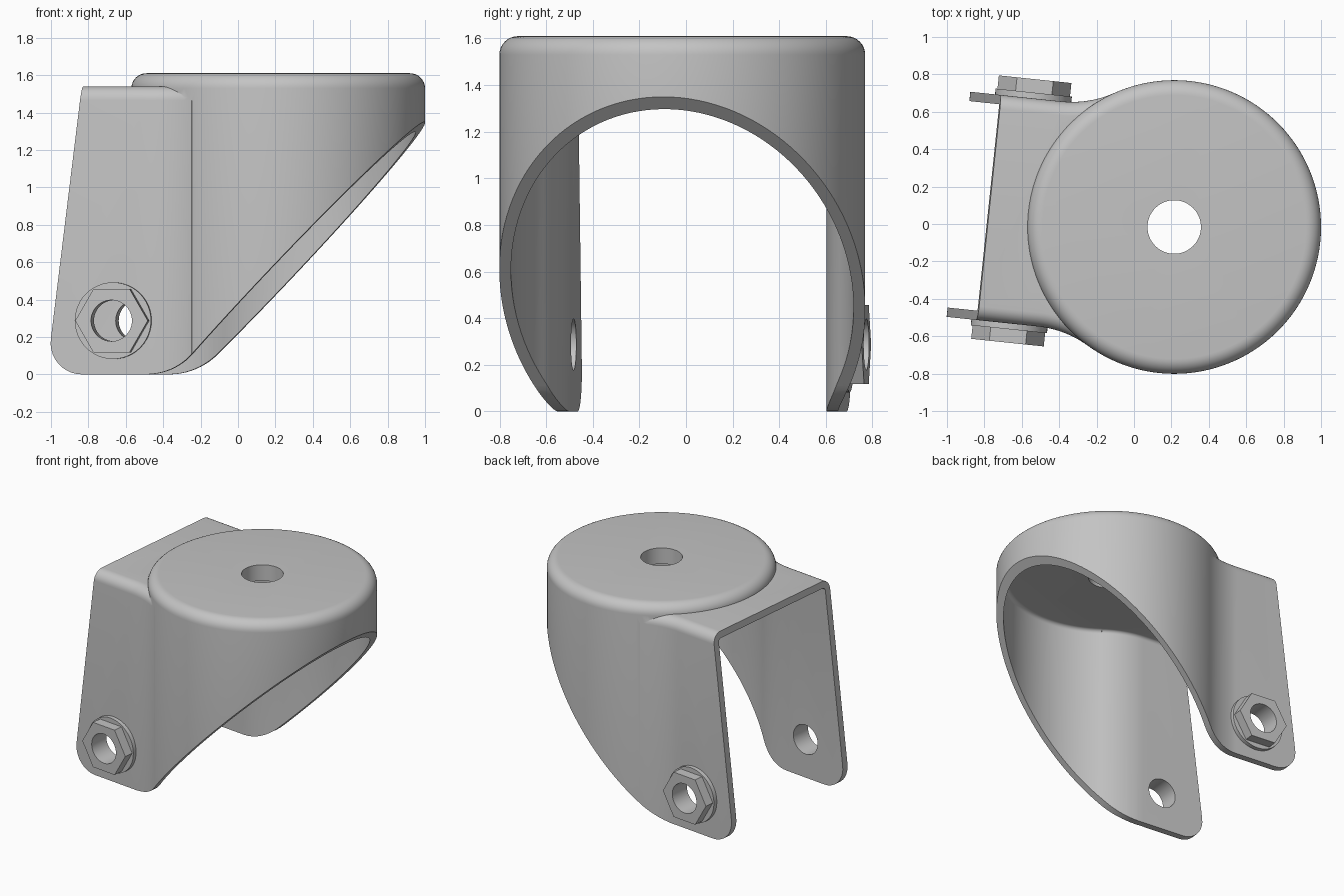
import bpy, bmesh
from math import sin, cos, pi, atan2, sqrt, tan, radians
from mathutils import Matrix, Vector

cube = bpy.data.objects.get("Cube")
if cube:
    bpy.data.objects.remove(cube)

RADIUS, ARM, WALL = 0.785, 0.605, 0.05
CAP_TOP, ARM_TOP = 1.61, 1.54
NECK_R = 0.55
NECK_X = -sqrt((RADIUS + NECK_R) ** 2 - (ARM + NECK_R) ** 2)
AXLE = (-0.822, 0.287)

steel = bpy.data.materials.new("grey steel")
steel.use_nodes = True
grey = (0.55, 0.55, 0.55, 1)
steel.diffuse_color = grey
steel.node_tree.nodes["Principled BSDF"].inputs["Base Color"].default_value = grey


def loft(name, rings):
    """Closed solid through matching rings of points."""
    bm = bmesh.new()
    loops = [[bm.verts.new(p) for p in ring] for ring in rings]
    n = len(loops[0])
    for a, b in zip(loops, loops[1:]):
        for i in range(n):
            j = (i + 1) % n
            bm.faces.new((a[i], a[j], b[j], b[i]))
    bm.faces.new(loops[0])
    bm.faces.new(loops[-1])
    bmesh.ops.recalc_face_normals(bm, faces=bm.faces)
    mesh = bpy.data.meshes.new(name)
    bm.to_mesh(mesh)
    bm.free()
    mesh.materials.append(steel)
    obj = bpy.data.objects.new(name, mesh)
    bpy.context.collection.objects.link(obj)
    return obj


def circle(r, n):
    return [(r * cos(2 * pi * i / n), r * sin(2 * pi * i / n)) for i in range(n)]


def along_y(points, y0, y1, name):
    return loft(name, [[(x, y, z) for x, z in points] for y in (y0, y1)])


def axle_disc(name, r, n, y0, y1):
    return along_y([(x + AXLE[0], z + AXLE[1]) for x, z in circle(r, n)], y0, y1, name)


def combine(obj, other, operation, keep=False):
    mod = obj.modifiers.new("combine", "BOOLEAN")
    mod.operation, mod.object, mod.solver = operation, other, "EXACT"
    bpy.context.view_layer.objects.active = obj
    bpy.ops.object.modifier_apply(modifier=mod.name)
    if not keep:
        bpy.data.objects.remove(other)


def layers(top, bottom, r, inset):
    """Heights and insets of a wall with a rounded top edge."""
    yield bottom, inset
    for i in range(9):
        a = pi / 2 * i / 8
        yield top - r + r * sin(a), inset + r * (1 - cos(a))


def arm_outline(d, back):
    """Straight arms that flare through a fillet into the round cap."""
    r, cy = NECK_R + d, ARM + NECK_R
    end = atan2(-cy, -NECK_X)
    half = [(back, ARM - d)]
    for i in range(13):
        a = -pi / 2 + (end + pi / 2) * i / 12
        half.append((NECK_X + r * cos(a), cy + r * sin(a)))
    half.append((0, 0.5))
    return half + [(x, -y) for x, y in reversed(half)]


def solid(name, inset, cap_top, bottom, back):
    cap = loft(name, [[(x, y, z) for x, y in circle(RADIUS - d, 128)]
                      for z, d in layers(cap_top, bottom, 0.08 - inset, inset)])
    arms = loft("arms", [[(x, y, z) for x, y in arm_outline(d, back)]
                         for z, d in layers(ARM_TOP - inset, bottom, 0.075 - inset, inset)])
    combine(cap, arms, "UNION")
    return cap


def round_corner(prev, corner, after, t, steps=10):
    """Arc that starts and ends at distance t from the corner."""
    p, c, q = Vector(prev), Vector(corner), Vector(after)
    u, v = (p - c).normalized(), (q - c).normalized()
    half = u.angle(v) / 2
    r = t * tan(half)
    centre = c + (u + v).normalized() * sqrt(t * t + r * r)
    s, e = c + u * t - centre, c + v * t - centre
    sweep = s.angle(e)
    return [tuple(centre + (s * sin(sweep * (1 - k / steps)) + e * sin(sweep * k / steps)) / sin(sweep))
            for k in range(steps + 1)]


# Fork shell: thick cap over hollow arms with one level ceiling, trimmed to the side profile
fork = solid("fork_shell", 0, CAP_TOP, -0.1, -1.4)
combine(fork, solid("cavity", WALL, ARM_TOP - WALL, -0.2, -1.5), "DIFFERENCE")

top_back, low_back = (-0.973, 1.7), (-1.182, 0)
low_front, top_front = (-0.497, 0), (1.0, 1.576)
side = [top_back]
side += round_corner(top_back, low_back, low_front, 0.19)
side += round_corner(low_back, low_front, top_front, 0.15)
side += [top_front, (1.0, 1.7)]
combine(fork, along_y(side, -1, 1, "side_trim"), "INTERSECT")

# Stem hole in the cap
combine(fork, loft("stem_bore", [[(x, y, z) for x, y in circle(0.143, 64)]
                                 for z in (1.3, 1.8)]), "DIFFERENCE")

# Axle nuts and washers on both arms, bored with the arms
parts = [fork]
for word, s in (("left", 1), ("right", -1)):
    parts.append(axle_disc(word + "_axle_washer", 0.205, 48, s * ARM, s * 0.636))
    parts.append(axle_disc(word + "_axle_nut", 0.195, 6, s * 0.636, s * 0.708))
bore = axle_disc("axle_bore", 0.11, 48, -1, 1)
for part in parts:
    combine(part, bore, "DIFFERENCE", keep=True)
bpy.data.objects.remove(bore)

# Swivel the fork slightly, then shade
place = Matrix.Translation((0.215, -0.016, 0)) @ Matrix.Rotation(radians(-6), 4, "Z")
for part in parts:
    part.data.transform(place)
    bpy.ops.object.select_all(action="DESELECT")
    part.select_set(True)
    bpy.context.view_layer.objects.active = part
    bpy.ops.object.shade_smooth_by_angle(angle=radians(30))
